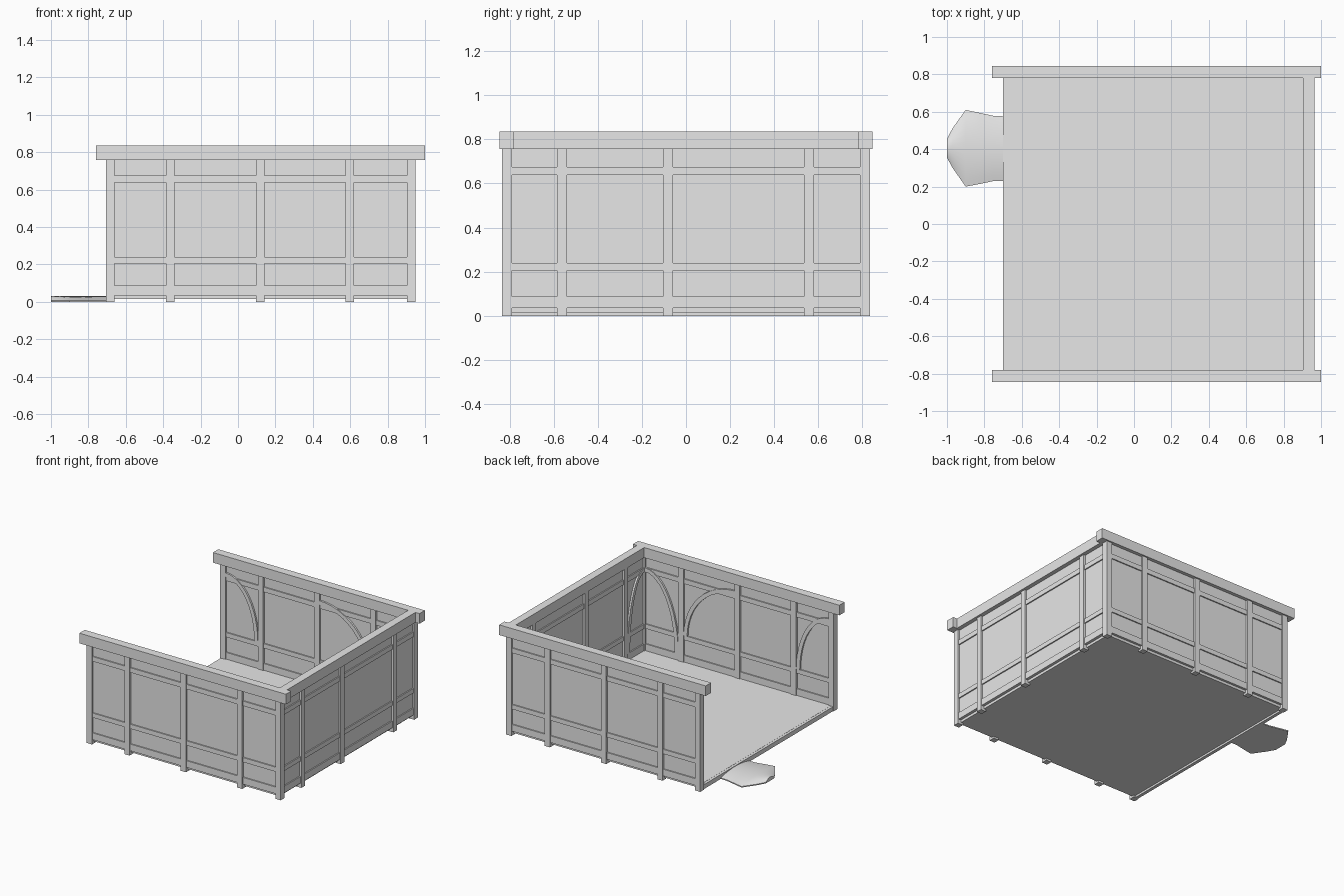
import bpy
import math

if "Cube" in bpy.data.objects:
    bpy.data.objects.remove(bpy.data.objects["Cube"], do_unlink=True)

grey = bpy.data.materials.new("plain_grey")
grey.use_nodes = True
grey.diffuse_color = (0.8, 0.8, 0.8, 1)
grey.node_tree.nodes["Principled BSDF"].inputs["Base Color"].default_value = (0.8, 0.8, 0.8, 1)


def add_mesh(name, verts, faces):
    mesh = bpy.data.meshes.new(name)
    mesh.from_pydata(verts, [], faces)
    mesh.materials.append(grey)
    obj = bpy.data.objects.new(name, mesh)
    bpy.context.collection.objects.link(obj)
    return obj


def box(name, xs, ys, zs):
    verts = [(x, y, z) for x in xs for y in ys for z in zs]
    faces = [(0, 1, 3, 2), (4, 6, 7, 5), (0, 4, 5, 1), (2, 3, 7, 6), (0, 2, 6, 4), (1, 5, 7, 3)]
    return add_mesh(name, verts, faces)


def span(centre, width):
    return (centre - width / 2, centre + width / 2)


def wall_box(name, axis, along, across, zs):
    """Box on a wall running along x or along y."""
    if axis == "x":
        return box(name, along, across, zs)
    return box(name, across, along, zs)


def brace(name, axis, top, foot, low, high, across):
    """Curved brace: quarter ellipse, upright at the foot, level at the top."""
    steps, band = 12, 0.03
    sign = 1 if foot > top else -1
    verts, faces = [], []
    for i in range(steps + 1):
        a = math.pi / 2 * i / steps
        for inset in (0, band):
            u = top + sign * (abs(foot - top) - inset) * math.cos(a)
            z = low + (high - low - inset) * math.sin(a)
            for v in across:
                verts.append((u, v, z) if axis == "x" else (v, u, z))
    for i in range(steps):
        k = 4 * i
        for a, b in ((0, 1), (1, 3), (3, 2), (2, 0)):
            faces.append((k + a, k + b, k + 4 + b, k + 4 + a))
    n = 4 * steps
    faces += [(0, 2, 3, 1), (n, n + 1, n + 3, n + 2)]
    obj = add_mesh(name, verts, faces)
    # Make the outline face outwards whichever way the brace runs
    import bmesh
    bm = bmesh.new()
    bm.from_mesh(obj.data)
    bmesh.ops.recalc_face_normals(bm, faces=bm.faces)
    bm.to_mesh(obj.data)
    bm.free()


POST = 0.045
RAILS = ((0.035, 0.087), (0.205, 0.24), (0.638, 0.675))


def wall(name, axis, centre, posts, ends):
    """Posts, thin panel and horizontal rails."""
    for p in posts:
        wall_box(name + "_post", axis, span(p, POST), span(centre, POST), (0, 0.757))
    wall_box(name + "_panel", axis, ends, span(centre, 0.014), (0.035, 0.765))
    for zs in RAILS:
        wall_box(name + "_rail", axis, ends, span(centre, 0.032), zs)


# Floor, sill along the open side
box("floor", (-0.68, 0.92), (-0.81, 0.81), (0.015, 0.035))
box("open_side_sill", (-0.70, -0.675), (-0.81, 0.81), (0.0, 0.034))

# Front and back walls with overhanging top beams and braces
long_posts = (-0.683, -0.362, 0.118, 0.598, 0.926)
for name, s in (("front", -1), ("back", 1)):
    wall(name, "x", s * 0.812, long_posts, (-0.683, 0.926))
    box(name + "_top_beam", (-0.76, 1.0), span(s * 0.813, 0.065), (0.757, 0.835))
    inner = span(s * 0.800, 0.018)
    brace(name + "_corner_brace", "x", 0.905, 0.62, 0.087, 0.675, inner)
    brace(name + "_middle_brace", "x", 0.14, 0.575, 0.24, 0.70, inner)
    brace(name + "_open_end_brace", "x", -0.66, -0.385, 0.24, 0.70, inner)

# Side wall; its corner posts belong to the long walls
wall("side", "y", 0.926, (-0.562, -0.082, 0.558), (-0.81, 0.81))
box("side_top_beam", (0.903, 0.965), (-0.782, 0.782), (0.757, 0.835))
for s in (-1, 1):
    brace("side_corner_brace", "y", s * 0.79, s * 0.582, 0.087, 0.675, span(0.914, 0.018))

# Rounded step slab in front of the opening
stations = ((-0.68, 0.23, 0.575), (-0.75, 0.23, 0.578), (-0.82, 0.215, 0.593),
            (-0.90, 0.2, 0.61), (-0.97, 0.30, 0.512), (-1.0, 0.355, 0.455))
cols = 12
verts, faces = [], []
for x, lo, hi in stations:
    for i in range(cols + 1):
        t = i / cols
        y = lo + (hi - lo) * t
        verts += [(x, y, 0.008 + 0.022 * (1 - (2 * t - 1) ** 2)), (x, y, 0.0)]
row = 2 * (cols + 1)
for j in range(len(stations) - 1):
    a, b = j * row, (j + 1) * row
    for i in range(0, 2 * cols, 2):
        faces.append((a + i, a + i + 2, b + i + 2, b + i))
        faces.append((a + i + 1, b + i + 1, b + i + 3, a + i + 3))
    e = 2 * cols
    faces += [(a, b, b + 1, a + 1), (a + e, a + e + 1, b + e + 1, b + e)]
last = row * (len(stations) - 1)
for i in range(0, 2 * cols, 2):
    faces.append((i, i + 1, i + 3, i + 2))
    faces.append((last + i, last + i + 2, last + i + 3, last + i + 1))
slab = add_mesh("entrance_slab", verts, faces)
for f in slab.data.polygons:
    f.flip()
slab.data.update()
bpy.ops.object.select_all(action="DESELECT")
slab.select_set(True)
bpy.context.view_layer.objects.active = slab
bpy.ops.object.shade_smooth_by_angle(angle=math.radians(35))
